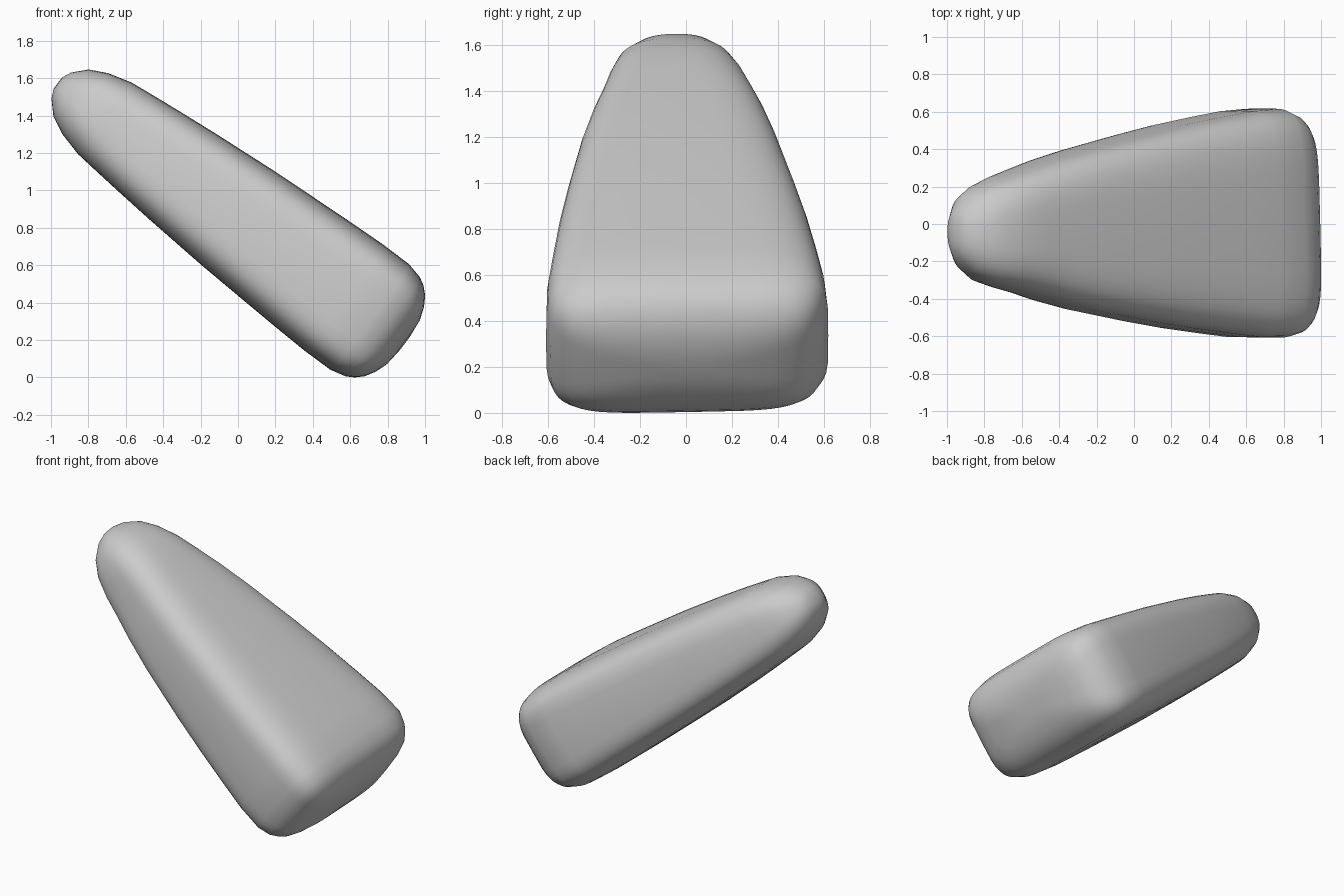
import bpy, bmesh
from math import cos, sin, pi, copysign

if "Cube" in bpy.data.objects:
    bpy.data.objects.remove(bpy.data.objects["Cube"])

# Rings along the tilted axis: distance, half width, half thickness, sideways offset, squareness
RINGS = [
    (-.604, .14, .06, .0, 3), (-.59, .36, .155, .0, 4), (-.565, .46, .22, .0, 4.5),
    (-.533, .525, .272, .0, 4.8), (-.495, .56, .308, .0, 4.8), (-.453, .588, .332, .0, 4.8),
    (-.37, .613, .352, .005, 4.8), (-.2, .605, .353, .0, 4.8), (0, .58, .345, -.005, 4.6),
    (.25, .545, .332, -.012, 4.4), (.51, .50, .318, -.02, 4.2), (.88, .43, .29, -.03, 3.9),
    (1.1, .38, .27, -.034, 3.6), (1.26, .336, .254, -.037, 3.3), (1.40, .30, .239, -.043, 3),
    (1.53, .26, .204, -.05, 2.7), (1.625, .205, .157, -.05, 2.4), (1.69, .125, .088, -.05, 2.2),
    (1.712, .06, .04, -.05, 2),
]
SIDES = 48
MID = .677


def sq(v, n):
    return copysign(abs(v) ** (2 / n), v)


# Rounded wedge body, lofted along the tilted axis
bm = bmesh.new()
rings = []
for s, a, b, off, n in RINGS:
    ring = []
    for i in range(SIDES):
        u = 2 * pi * i / SIDES
        y = off + a * sq(cos(u), n)
        t = MID + b * sq(sin(u), n)
        d = s + .03 * y
        ring.append(bm.verts.new((-.8 * d + .6 * t, y, .6 * d + .8 * t)))
    rings.append(ring)
for r0, r1 in zip(rings, rings[1:]):
    for i in range(SIDES):
        j = (i + 1) % SIDES
        bm.faces.new((r0[i], r0[j], r1[j], r1[i]))
bm.faces.new(rings[0])
bm.faces.new(rings[-1])
bmesh.ops.recalc_face_normals(bm, faces=bm.faces)
for f in bm.faces:
    f.smooth = True

# Stand on the ground
low = min(v.co.z for v in bm.verts)
bmesh.ops.translate(bm, verts=bm.verts, vec=(0, 0, -low))

mesh = bpy.data.meshes.new("rounded_wedge")
bm.to_mesh(mesh)
bm.free()
body = bpy.data.objects.new("rounded_wedge", mesh)
bpy.context.collection.objects.link(body)
